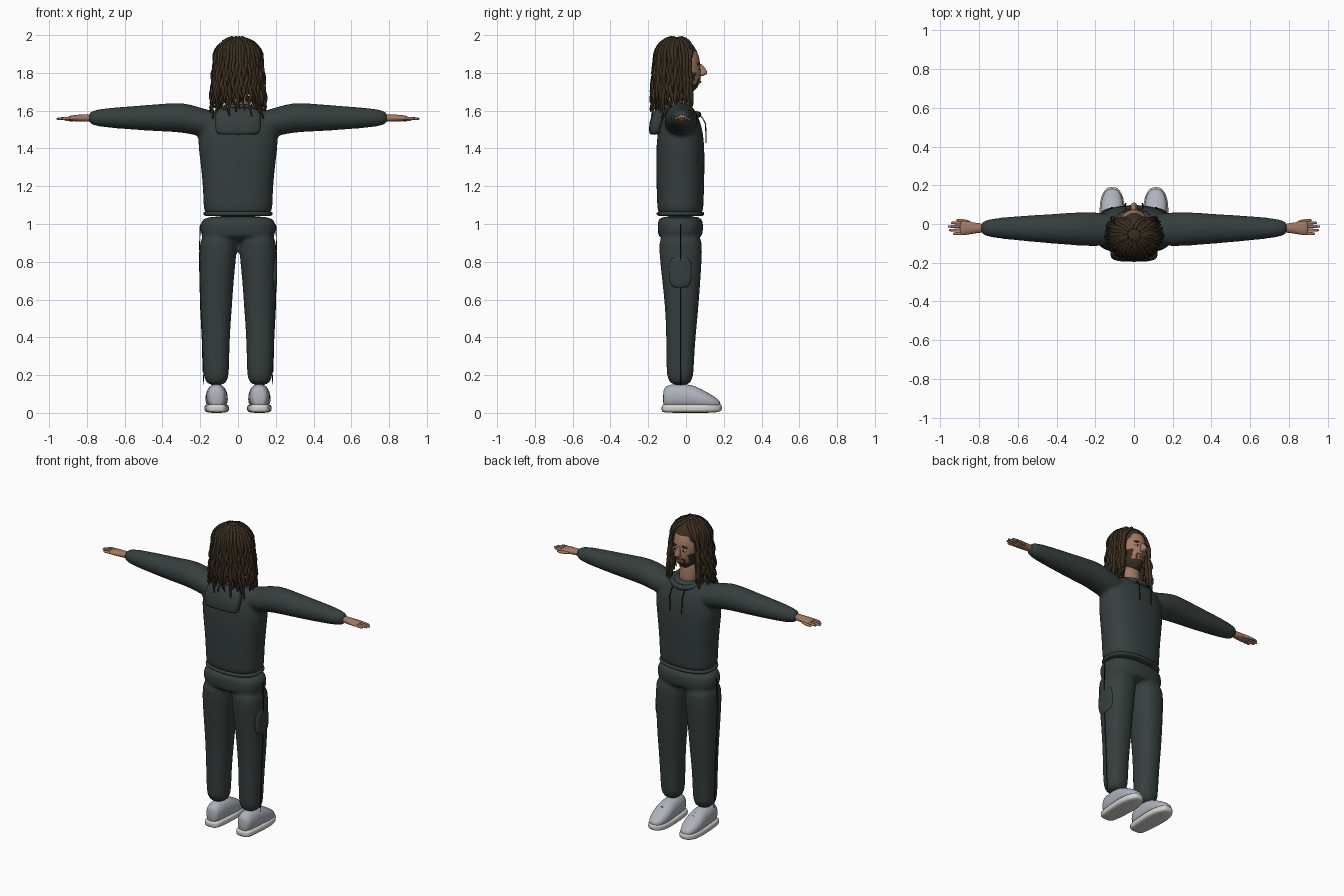
import bpy, bmesh, math, random
from mathutils import Vector, Matrix

random.seed(4)
if "Cube" in bpy.data.objects:
    bpy.data.objects.remove(bpy.data.objects["Cube"])


def material(name, rgb):
    m = bpy.data.materials.new(name)
    m.use_nodes = True
    m.diffuse_color = (*rgb, 1)
    m.node_tree.nodes["Principled BSDF"].inputs["Base Color"].default_value = (*rgb, 1)
    return m


cloth = material("dark green cloth", (0.036, 0.049, 0.048))
skin = material("warm skin", (0.36, 0.19, 0.12))
hair = material("dark brown hair", (0.042, 0.027, 0.014))
black = material("black trim", (0.008, 0.008, 0.008))
upper = material("pale grey shoe", (0.42, 0.45, 0.50))
rubber = material("off white sole", (0.64, 0.64, 0.62))
eye_white = material("eye white", (0.7, 0.68, 0.64))
lip = material("lip", (0.25, 0.09, 0.07))

AXES = {"x": (0, 1, 2), "y": (1, 0, 2), "z": (2, 0, 1)}


def loft(bm, axis, rings, mirror=1, power=2.0, sides=24):
    """Skin rings of (position, centre a, centre b, radius a, radius b) along an axis."""
    main, a, b = AXES[axis]
    loops = []
    for pos, ca, cb, ra, rb in rings:
        loop = []
        for i in range(sides):
            t = math.tau * i / sides
            c, s = math.cos(t), math.sin(t)
            v = Vector()
            v[main] = pos
            v[a] = ca + ra * math.copysign(abs(c) ** (2 / power), c)
            v[b] = cb + rb * math.copysign(abs(s) ** (2 / power), s)
            v.x *= mirror
            loop.append(bm.verts.new(v))
        loops.append(loop)
    for p, q in zip(loops, loops[1:]):
        for i in range(sides):
            j = (i + 1) % sides
            bm.faces.new((p[i], p[j], q[j], q[i]))
    bm.faces.new(loops[0])
    bm.faces.new(loops[-1])


def finish(name, bm, mats, subdivide=0, fuse=0):
    bmesh.ops.recalc_face_normals(bm, faces=bm.faces)
    for f in bm.faces:
        f.smooth = True
    me = bpy.data.meshes.new(name)
    bm.to_mesh(me)
    bm.free()
    for m in mats:
        me.materials.append(m)
    ob = bpy.data.objects.new(name, me)
    bpy.context.collection.objects.link(ob)
    if subdivide:
        ob.modifiers.new("Round", "SUBSURF").levels = subdivide
        ob.modifiers["Round"].render_levels = subdivide
    if fuse:
        r = ob.modifiers.new("Fuse", "REMESH")
        r.mode, r.voxel_size, r.use_smooth_shade = "VOXEL", fuse, True
        s = ob.modifiers.new("Soften", "SMOOTH")
        s.factor, s.iterations = 0.5, 6
    return ob


def lofted(name, mat, axis, rings, mirror=1, power=2.0, subdivide=1):
    bm = bmesh.new()
    loft(bm, axis, rings, mirror, power)
    return finish(name, bm, [mat], subdivide)


def ball(name, mat, centre, radii, tilt=0):
    bm = bmesh.new()
    bmesh.ops.create_uvsphere(bm, u_segments=20, v_segments=12, radius=1)
    bm.transform(Matrix.Translation(centre) @ Matrix.Rotation(tilt, 4, "Y") @ Matrix.Diagonal((*radii, 1)))
    return finish(name, bm, [mat])


def strands(name, mat, paths, radius, taper=False):
    cu = bpy.data.curves.new(name, "CURVE")
    cu.dimensions, cu.bevel_depth, cu.bevel_resolution, cu.use_fill_caps = "3D", radius, 1, True
    for path in paths:
        sp = cu.splines.new("POLY")
        sp.points.add(len(path) - 1)
        for i, (pt, co) in enumerate(zip(sp.points, path)):
            pt.co = (*co, 1)
            f = i / (len(path) - 1)
            pt.radius = 1 - 0.65 * max(0, f - 0.75) * 4 if taper else 1
        sp.use_smooth = True
    cu.materials.append(mat)
    ob = bpy.data.objects.new(name, cu)
    bpy.context.collection.objects.link(ob)


# Sweatshirt: torso and sleeves fused
bm = bmesh.new()
loft(bm, "z", [(1.045, 0, -.03, .178, .117), (1.07, 0, -.03, .184, .123), (1.2, 0, -.03, .186, .127),
               (1.35, 0, -.03, .203, .13), (1.45, 0, -.03, .217, .126), (1.53, 0, -.03, .20, .112),
               (1.59, 0, -.035, .165, .09), (1.615, 0, -.04, .1, .07)], power=2.4)
for side in (1, -1):
    loft(bm, "x", [(.08, -.03, 1.525, .08, .065), (.2, -.027, 1.538, .09, .077), (.29, -.025, 1.567, .087, .081),
                   (.42, -.025, 1.562, .077, .073), (.6, -.022, 1.562, .064, .06),
                   (.72, -.021, 1.562, .052, .05), (.80, -.021, 1.562, .036, .035)], side)
finish("sweatshirt", bm, [cloth], 1, .011)

# Hem, collar and hood
lofted("shirt_hem", cloth, "z", [(1.04, 0, -.03, .176, .118), (1.047, 0, -.03, .186, .127),
                                (1.062, 0, -.03, .186, .127), (1.068, 0, -.03, .178, .118)], power=2.4)
bm = bmesh.new()
loft(bm, "z", [(1.472, 0, -.166, .112, .026), (1.485, 0, -.165, .117, .031), (1.54, 0, -.155, .125, .04),
               (1.59, 0, -.135, .122, .042), (1.62, 0, -.115, .1, .03)], power=3)
finish("hood", bm, [cloth], 1)
strands("collar", cloth, [[(.095 * math.cos(t), -.025 + .09 * math.sin(t), 1.6 - .02 * math.sin(t))
                          for t in [math.tau * i / 32 for i in range(33)]]], .017)
strands("drawstrings", black, [[(s * .035, .055, 1.58), (s * .045, .085, 1.565), (s * .045, .104, 1.53),
                               (s * .042, .106, 1.43)] for s in (1, -1)], .003)

# Trousers: hips and legs fused
bm = bmesh.new()
loft(bm, "z", [(.91, 0, -.03, .19, .115), (.96, 0, -.03, .203, .121), (1.01, 0, -.03, .201, .122),
               (1.045, 0, -.03, .18, .112)], power=2.5)
for side in (1, -1):
    loft(bm, "z", [(.135, .115, -.03, .066, .07), (.25, .116, -.032, .07, .073), (.4, .117, -.027, .073, .078),
                   (.55, .115, -.022, .083, .088), (.7, .113, -.025, .09, .102),
                   (.85, .106, -.028, .1, .115), (.97, .1, -.03, .1, .118)], side, power=2.3)
finish("trousers", bm, [cloth], 1, .011)

# Side seams and the thigh pocket
seam = [(.2, 1.0), (.205, .85), (.202, .7), (.198, .55), (.19, .4), (.186, .25), (.181, .15)]
strands("trouser_seams", black, [[(s * x, -.03, z) for x, z in seam] for s in (1, -1)], .0025)
lofted("thigh_pocket", cloth, "x", [(.17, -.03, .745, .065, .09), (.2, -.03, .745, .062, .088),
                                   (.208, -.03, .745, .05, .075)], power=3)

for side, label in ((1, "right"), (-1, "left")):
    # Shoe: sole, upper and laces
    cx = .113
    lofted(label + "_sole", rubber, "y", [
        (-.13, cx, .024, .03, .016), (-.118, cx, .024, .052, .023), (-.04, cx, .024, .06, .024),
        (.07, cx, .024, .068, .024), (.14, cx, .024, .06, .024), (.178, cx, .026, .038, .02),
        (.191, cx, .028, .018, .014)], side, 3.5)
    lofted(label + "_shoe_upper", upper, "y", [
        (-.122, cx, .075, .025, .04), (-.11, cx, .085, .045, .06), (-.05, cx, .088, .055, .068),
        (.03, cx, .085, .058, .066), (.075, cx, .073, .061, .056), (.125, cx, .06, .056, .043),
        (.165, cx, .05, .04, .026), (.183, cx, .045, .02, .012)], side, 2.2)
    strands(label + "_laces", black, [[(side * (cx + dx), y, z - abs(dx) * .25) for dx in (-.02, 0, .02)]
                                      for y, z in ((.06, .134), (.085, .123))], .002)

    # Hand: wrist and palm, fingers, thumb
    lofted(label + "_palm", skin, "x", [(.77, -.021, 1.562, .024, .021), (.815, -.021, 1.561, .026, .02),
                                       (.855, -.021, 1.56, .034, .018), (.885, -.021, 1.56, .038, .014),
                                       (.9, -.022, 1.56, .034, .01)], side)
    bm = bmesh.new()
    for y, tip in ((.006, .945), (-.013, .962), (-.032, .956), (-.05, .935)):
        loft(bm, "x", [(.875, y, 1.56, .009, .009), (.92, y, 1.559, .0085, .0085),
                       (tip - .006, y, 1.557, .007, .007), (tip, y, 1.557, .003, .003)], side, sides=10)
    loft(bm, "x", [(.835, .0, 1.556, .012, .01), (.865, .013, 1.553, .011, .01), (.9, .019, 1.551, .009, .008),
                   (.92, .02, 1.551, .004, .004)], side, sides=10)
    finish(label + "_fingers", bm, [skin], 1)

    # Eye, brow and ear
    ball(label + "_eye", eye_white, (side * .031, .064, 1.825), (.016, .008, .007))
    ball(label + "_iris", black, (side * .031, .070, 1.825), (.006, .004, .006))
    ball(label + "_eyebrow", hair, (side * .033, .066, 1.849), (.022, .009, .005), side * .12)
    ball(label + "_ear", skin, (side * .088, -.03, 1.815), (.018, .022, .035))

# Head: tapered skull with scalp and beard coloured by region
bm = bmesh.new()
bmesh.ops.create_uvsphere(bm, u_segments=64, v_segments=48, radius=1)
for v in bm.verts:
    low = max(0, -v.co.z)
    x, y = v.co.x * (1 - .12 * low), v.co.y
    if y > 0:
        y *= 1 + .3 * low
    v.co = (.083 * x, -.025 + .1 * y, 1.83 + .148 * v.co.z)
for f in bm.faces:
    c = f.calc_center_median()
    jaw = c.z < 1.738 or (c.z < 1.80 and abs(c.x) > .05)
    moustache = 1.762 < c.z < 1.776 and abs(c.x) < .036
    goatee = c.z < 1.765 and .024 < abs(c.x) < .036
    if c.y < -.035 or c.z > 1.915:
        f.material_index = 1
    elif c.y > -.02 and (jaw or moustache or goatee):
        f.material_index = 1
finish("head", bm, [skin, hair])
lofted("neck", skin, "z", [(1.55, 0, -.035, .066, .065), (1.63, 0, -.035, .058, .058), (1.75, 0, -.035, .056, .06)])
lofted("nose", skin, "z", [(1.782, 0, .075, .012, .012), (1.79, 0, .083, .021, .024), (1.802, 0, .086, .018, .031),
                          (1.83, 0, .072, .01, .026), (1.852, 0, .062, .008, .016)])
ball("mouth", lip, (0, .072, 1.752), (.021, .009, .007))


# Long locks, parted in the middle and kept clear of the face
def lock(angle, size, bottom, top, phase):
    path, count = [], 20
    side = 1 if angle >= 0 else -1
    swept = side * max(abs(angle), math.radians(50))
    for i in range(count):
        t = i / (count - 1)
        if t < .32:
            arc = (.16 + .84 * t / .32) * math.pi / 2
            reach, z = math.sin(arc) * .95, 1.86 + (top - 1.86) * math.cos(arc) ** .8
        else:
            u = (t - .32) / .68
            reach, z = .95 + .17 * u, 1.86 + (bottom - 1.86) * u
        a = angle + (swept - angle) * min(1, t / .3)
        wave = .006 * math.sin(t * 24 + phase) * min(1, t * 2)
        path.append((size * .131 * reach * math.sin(a) + wave,
                     -.055 + size * .118 * reach * math.cos(a) + wave * math.cos(phase), z))
    return path


locks = []
for count, size, top in ((50, 1.0, 1.99), (38, .87, 1.975)):
    for i in range(count):
        angle = -math.pi + math.tau * (i + .5) / count + random.uniform(-.04, .04)
        locks.append(lock(angle, size * random.uniform(.97, 1.03), random.uniform(1.55, 1.66),
                          top - random.uniform(0, .012), random.uniform(0, 6)))
strands("hair_locks", hair, locks, .0105, True)
ball("hair_crown", hair, (0, -.052, 1.885), (.104, .108, .105))
